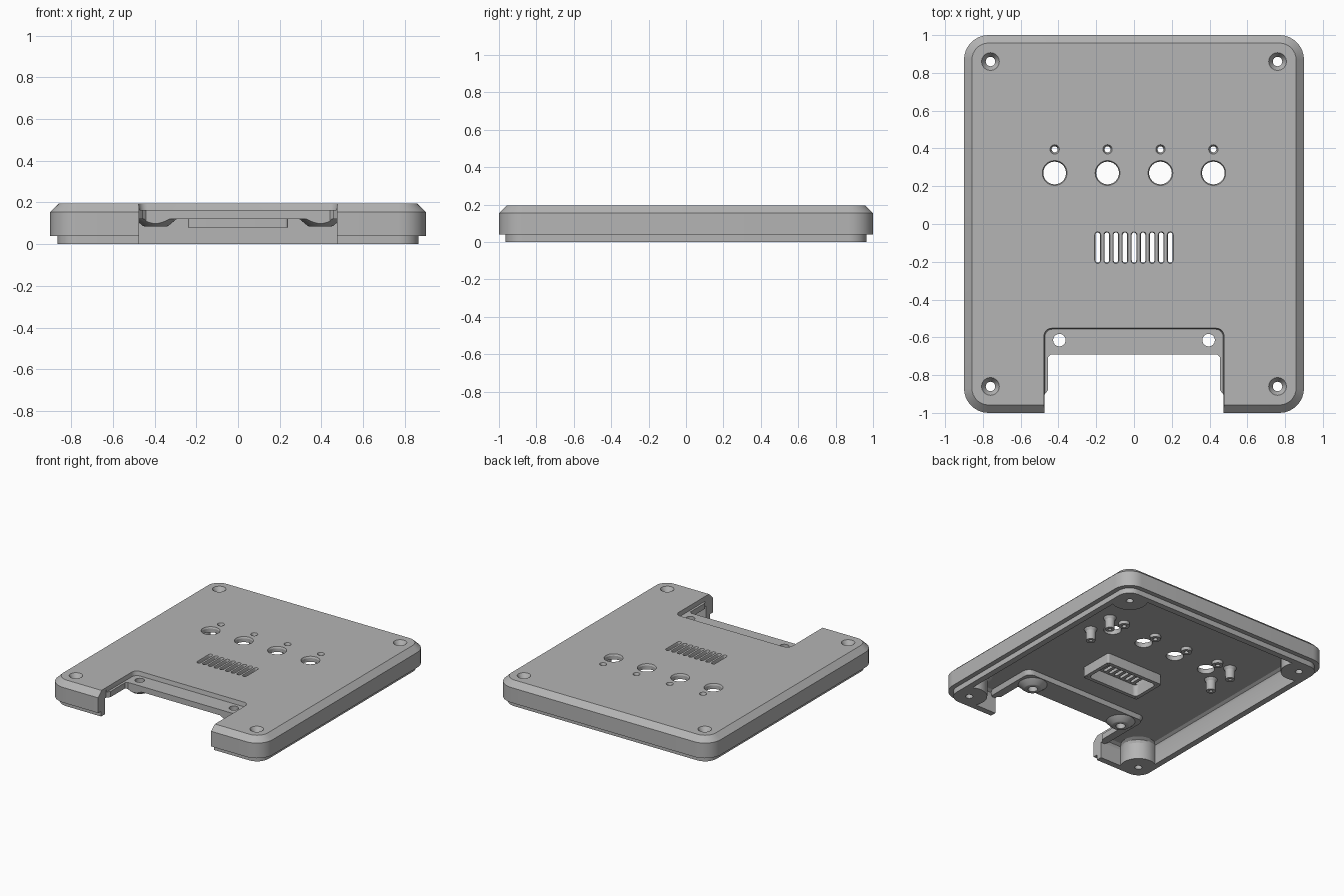
import bpy, bmesh
from math import sin, cos, pi, radians, sqrt, atan2

old = bpy.data.objects.get("Cube")
if old:
    bpy.data.objects.remove(old)

grey = bpy.data.materials.new("plain grey")
grey.use_nodes = True
color = (0.46, 0.46, 0.46, 1)
grey.diffuse_color = color
grey.node_tree.nodes["Principled BSDF"].inputs["Base Color"].default_value = color


def arc(cx, cy, r, a0, a1, n=10):
    return [(cx + r * cos(a0 + (a1 - a0) * i / n), cy + r * sin(a0 + (a1 - a0) * i / n))
            for i in range(n + 1)]


def rounded(hx, hy, r, cx=0, cy=0, n=8):
    """Rounded rectangle outline."""
    pts = []
    for k, (sx, sy) in enumerate([(1, 1), (-1, 1), (-1, -1), (1, -1)]):
        pts += arc(cx + sx * (hx - r), cy + sy * (hy - r), r, k * pi / 2, (k + 1) * pi / 2, n)
    return pts


def at(outline, z, s=1):
    return [(x * s, y * s, z) for x, y in outline]


def prism(outline, z0, z1):
    return [at(outline, z0), at(outline, z1)]


def turned(x, y, profile, n=32):
    """Rings of a turned shape from (radius, height) pairs."""
    return [[(x + r * cos(2 * pi * i / n), y + r * sin(2 * pi * i / n), z) for i in range(n)]
            for r, z in profile]


def solid(name, lofts):
    """One object holding a closed loft for each list of rings."""
    bm = bmesh.new()
    for rings in lofts:
        loops = [[bm.verts.new(p) for p in ring] for ring in rings]
        for a, b in zip(loops, loops[1:]):
            for i in range(len(a)):
                j = (i + 1) % len(a)
                bm.faces.new((a[i], a[j], b[j], b[i]))
        bm.faces.new(loops[0][::-1])
        bm.faces.new(loops[-1])
    bmesh.ops.recalc_face_normals(bm, faces=bm.faces)
    mesh = bpy.data.meshes.new(name)
    bm.to_mesh(mesh)
    bm.free()
    mesh.materials.append(grey)
    obj = bpy.data.objects.new(name, mesh)
    bpy.context.collection.objects.link(obj)
    return obj


def combine(body, operation, lofts):
    """Add or remove shapes and bake the result."""
    tool = solid("tool", lofts)
    mod = body.modifiers.new("combine", "BOOLEAN")
    mod.operation, mod.object, mod.solver = operation, tool, "EXACT"
    deps = bpy.context.evaluated_depsgraph_get()
    mesh = bpy.data.meshes.new_from_object(body.evaluated_get(deps))
    body.modifiers.clear()
    body.data = mesh
    bpy.data.objects.remove(tool)


# Outer shell: lip, flange and bevelled top
shell = [(0.035, 0), (0.035, 0.04), (0, 0.04), (0, 0.155), (0.042, 0.195)]
lid = solid("enclosure_lid", [[at(rounded(0.9 - d, 1 - d, 0.13 - d), z) for d, z in shell]])

# Hollow underside, leaving solid screw bosses in the corners
wx, wy, sx, sy, r = 0.82, 0.92, 0.76, 0.86, 0.125
a0 = atan2(-sqrt(r * r - (wx - sx) ** 2), wx - sx)
a1 = atan2(wy - sy, -sqrt(r * r - (wy - sy) ** 2)) - 2 * pi
quarter = arc(sx, sy, r, a0, a1)
cavity = (quarter + [(-x, y) for x, y in reversed(quarter)]
          + [(-x, -y) for x, y in quarter] + [(x, -y) for x, y in reversed(quarter)])
combine(lid, "DIFFERENCE",
        [[at(cavity, -0.1), at(cavity, 0.125), at(cavity, 0.143, 0.99), at(cavity, 0.155, 0.965)]])

# Thickened ledge around the front notch
combine(lid, "UNION", [[at(rounded(0.515, 0.215, 0.05, 0, -0.725), 0.12),
                        at(rounded(0.535, 0.225, 0.06, 0, -0.725), 0.17)]])

# Underside features: ledge bosses, board posts, light collars, speaker frame
ledge_screws = [(-0.395, -0.615), (0.395, -0.615)]
posts = [(s * 0.54, y) for s in (-1, 1) for y in (0.18, 0.385)]
columns = [-0.42, -0.14, 0.14, 0.42]
parts = [turned(x, y, [(0.055, 0.085), (0.062, 0.088), (0.1, 0.12), (0.1, 0.145)])
         for x, y in ledge_screws]
parts += [turned(x, y, [(0.032, 0.065), (0.034, 0.135), (0.045, 0.155), (0.045, 0.17)])
          for x, y in posts]
parts += [turned(x, 0.395, [(0.038, 0.13), (0.038, 0.17)]) for x in columns]
parts.append(prism(rounded(0.24, 0.135, 0.015, 0, -0.125), 0.08, 0.17))
combine(lid, "UNION", parts)

# Notch: recessed step, then the opening through the front wall
combine(lid, "DIFFERENCE", [[at(rounded(0.472, 0.4, 0.04, 0, -0.957), 0.163),
                             at(rounded(0.48, 0.4, 0.045, 0, -0.949), 0.21)]])
side = [(0.44, -0.69), (0.455, -0.705), (0.455, -0.88), (0.475, -0.905), (0.475, -1.2)]
combine(lid, "DIFFERENCE",
        [prism(side + [(-x, y) for x, y in reversed(side)], -0.1, 0.3)])

# Speaker pocket
combine(lid, "DIFFERENCE", [[at(rounded(0.212, 0.107, 0.03, 0, -0.125), 0.03),
                             at(rounded(0.212, 0.107, 0.03, 0, -0.125), 0.1),
                             at(rounded(0.202, 0.097, 0.03, 0, -0.125), 0.16)]])

# Holes: corner screws, ledge screws, buttons, lights, post pilots and vents
holes = [turned(i * sx, j * sy, [(0.025, -0.1), (0.025, 0.16), (0.05, 0.2)])
         for i in (-1, 1) for j in (-1, 1)]
holes += [turned(x, y, [(0.033, 0), (0.033, 0.25)]) for x, y in ledge_screws]
for x in columns:
    holes.append(turned(x, 0.27, [(0.06, 0), (0.06, 0.183), (0.068, 0.2)], 40))
    holes.append(turned(x, 0.395, [(0.016, 0), (0.016, 0.175), (0.027, 0.2)], 24))
holes += [turned(x, y, [(0.013, 0), (0.013, 0.13)], 16) for x, y in posts]
holes += [turned(i * 0.222, -0.125 + j * 0.117, [(0.008, 0), (0.008, 0.12)], 12)
          for i in (-1, 1) for j in (-1, 1)]
for k in range(-4, 5):
    x = k * 0.048
    holes.append([at(rounded(0.012, 0.08, 0.0118, x, -0.125, 4), 0.14),
                  at(rounded(0.012, 0.08, 0.0118, x, -0.125, 4), 0.185),
                  at(rounded(0.018, 0.086, 0.0178, x, -0.125, 4), 0.2)])
combine(lid, "DIFFERENCE", holes)

# Smooth rounded parts while keeping edges crisp
bpy.ops.object.select_all(action="DESELECT")
lid.select_set(True)
bpy.context.view_layer.objects.active = lid
bpy.ops.object.shade_smooth_by_angle(angle=radians(25))
